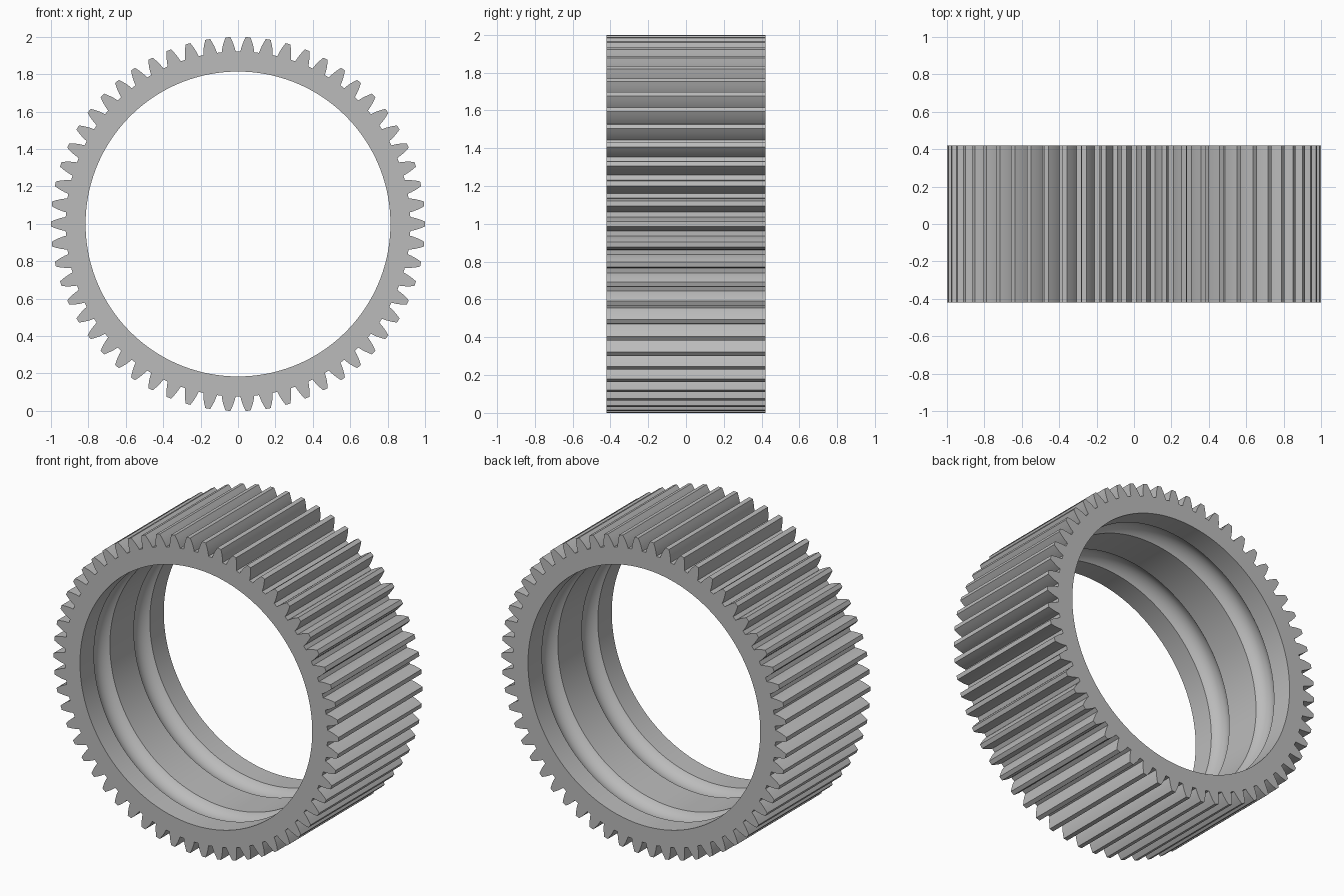
import bpy, bmesh
from math import pi, sin, cos, tan, acos, sqrt, radians

cube = bpy.data.objects.get("Cube")
if cube:
    bpy.data.objects.remove(cube)

TEETH = 58
PITCH = 2 * pi / TEETH
TIP, ROOT, BORE = 1.0, 0.922, 0.815
PITCH_R = TEETH / (TEETH + 2)
BASE_R = PITCH_R * cos(radians(20))
HALF_WIDTH = 0.42
FLANK = 5                    # points on each tooth flank
CENTRE_Z = 0.999


def involute(angle):
    return tan(angle) - angle


def half_tooth(r):
    """Angular half thickness of an involute tooth at radius r."""
    return pi / (2 * TEETH) + involute(radians(20)) - involute(acos(BASE_R / r))


def raceway(centre, chord=0.08, depth=0.045, steps=10):
    """Circular-arc groove in the bore, as (y, radius) from back to front."""
    ball = (chord ** 2 + depth ** 2) / (2 * depth)
    pts = []
    for i in range(steps + 1):
        d = chord * cos(pi * i / steps)
        pts.append((centre + d, BORE + sqrt(ball ** 2 - d * d) - (ball - depth)))
    return pts


# Outline of one tooth as (angle, radius), up one flank and down the other
radii = [ROOT + (TIP - ROOT) * i / (FLANK - 1) for i in range(FLANK)]
tooth = [(-half_tooth(r), r) for r in radii] + [(half_tooth(r), r) for r in reversed(radii)]
outline = [(k * PITCH + a, r) for k in range(TEETH) for a, r in tooth]
count = len(outline)
circle = [(i - FLANK + 0.5) * 2 * pi / count for i in range(count)]

bm = bmesh.new()


def loop(y, polar):
    return [bm.verts.new((r * cos(a), y, CENTRE_Z + r * sin(a))) for a, r in polar]


# Toothed outer wall, then the bore with its two raceways
loops = [loop(-HALF_WIDTH, outline), loop(HALF_WIDTH, outline)]
bore = [(HALF_WIDTH, BORE)] + raceway(0.2) + raceway(-0.2) + [(-HALF_WIDTH, BORE)]
loops += [loop(y, [(a, r) for a in circle]) for y, r in bore]

# Skin each loop to the next, closing the section at the front face
for a, b in zip(loops, loops[1:] + loops[:1]):
    for i in range(count):
        j = (i + 1) % count
        bm.faces.new((a[i], a[j], b[j], b[i]))
bmesh.ops.recalc_face_normals(bm, faces=bm.faces)

mesh = bpy.data.meshes.new("gear_ring")
bm.to_mesh(mesh)
bm.free()
gear = bpy.data.objects.new("gear_ring", mesh)
bpy.context.collection.objects.link(gear)

# Plain grey metal
grey = bpy.data.materials.new("light_grey")
grey.use_nodes = True
colour = (0.5, 0.5, 0.5, 1)
grey.diffuse_color = colour
grey.node_tree.nodes["Principled BSDF"].inputs["Base Color"].default_value = colour
mesh.materials.append(grey)

bpy.context.view_layer.objects.active = gear
gear.select_set(True)
bpy.ops.object.shade_smooth_by_angle(angle=radians(25))
